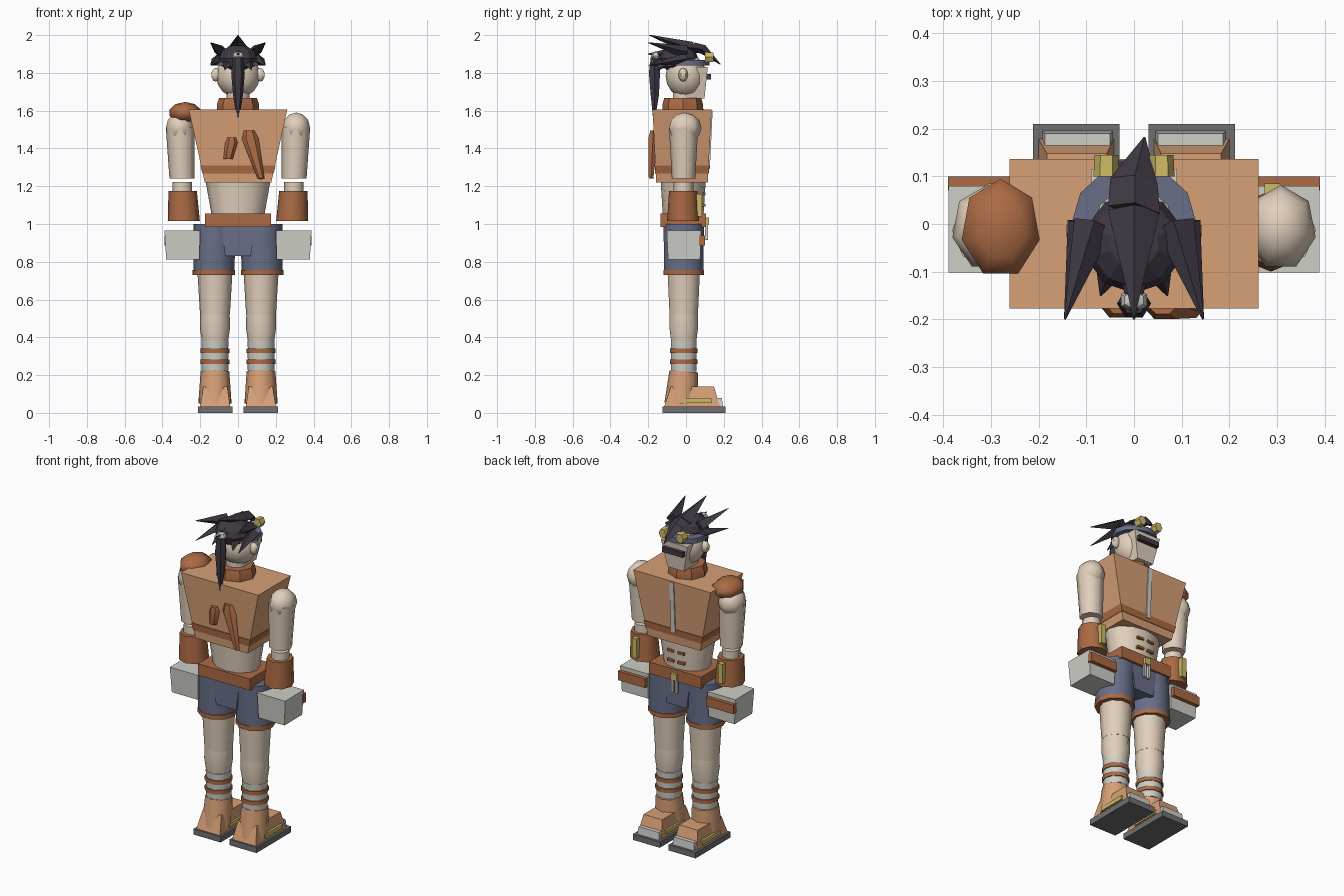
import bpy, bmesh, math
from mathutils import Vector

cube = bpy.data.objects.get("Cube")
if cube:
    bpy.data.objects.remove(cube, do_unlink=True)


def material(name, *rgb):
    m = bpy.data.materials.new(name)
    m.use_nodes = True
    col = [(c / 255) ** 2.2 for c in rgb] + [1]
    m.diffuse_color = col
    m.node_tree.nodes["Principled BSDF"].inputs["Base Color"].default_value = col
    return m


SKIN = material("skin", 224, 206, 186)
TAN = material("tan leather", 214, 158, 117)
BROWN = material("brown leather", 170, 106, 70)
HAIR = material("dark hair", 66, 60, 70)
SLATE = material("slate cloth", 105, 110, 135)
PALE = material("pale grey", 205, 205, 199)
BRASS = material("brass", 204, 184, 101)
SOLE = material("sole grey", 112, 110, 110)


def finish(name, bm, mat, smooth=0):
    bmesh.ops.recalc_face_normals(bm, faces=bm.faces)
    me = bpy.data.meshes.new(name)
    bm.to_mesh(me)
    bm.free()
    me.materials.append(mat)
    if smooth:
        for p in me.polygons:
            p.use_smooth = True
        me.set_sharp_from_angle(angle=math.radians(smooth))
    ob = bpy.data.objects.new(name, me)
    bpy.context.scene.collection.objects.link(ob)
    return ob


def bridge(bm, rings):
    for a, b in zip(rings, rings[1:]):
        n = len(a)
        for i in range(n):
            j = (i + 1) % n
            bm.faces.new((a[i], a[j], b[j], b[i]))
    bm.faces.new(rings[0])
    bm.faces.new(rings[-1])


def loft(name, mat, stations, sides=10, smooth=50):
    """Tube through stations of (x, y, z, half width, half depth)."""
    bm = bmesh.new()
    axis = (Vector(stations[-1][:3]) - Vector(stations[0][:3])).normalized()
    u = Vector((1, 0, 0)) if abs(axis.z) > 0.9 else axis.cross(Vector((0, 0, 1))).normalized()
    v = axis.cross(u).normalized()
    rings = []
    for x, y, z, ru, rv in stations:
        ring = []
        for i in range(sides):
            a = math.tau * i / sides
            ring.append(bm.verts.new(Vector((x, y, z)) + u * ru * math.cos(a) + v * rv * math.sin(a)))
        rings.append(ring)
    bridge(bm, rings)
    return finish(name, bm, mat, smooth)


def box(name, mat, x, y, z, top_x=None, top_y=None, s=1):
    """Box from ranges, optionally with a different top rectangle; s=-1 mirrors in x."""
    bm = bmesh.new()
    rings = []
    for (xa, xb), (ya, yb), h in ((x, y, z[0]), (top_x or x, top_y or y, z[1])):
        rings.append([bm.verts.new((s * px, py, h)) for px, py in
                      ((xa, ya), (xb, ya), (xb, yb), (xa, yb))])
    bridge(bm, rings)
    return finish(name, bm, mat)


def ball(name, mat, centre, radii, segs=10, rows=6, smooth=60):
    bm = bmesh.new()
    bmesh.ops.create_uvsphere(bm, u_segments=segs, v_segments=rows, radius=1)
    for vert in bm.verts:
        vert.co = Vector(c + r * k for c, r, k in zip(centre, radii, vert.co))
    return finish(name, bm, mat, smooth)


def spike(name, base, tip, w, d):
    return loft(name, HAIR, [(*base, w, d), (*tip, 0.002, 0.002)], 4, 0)


for s, side in ((1, "left_"), (-1, "right_")):
    # Shoes
    box(side + "sole", SOLE, (.03, .212), (-.125, .21), (0, .035), s=s)
    box(side + "shoe", TAN, (.042, .2), (-.115, .178), (.035, .14), (.057, .183), (-.08, .148), s)
    box(side + "toe_cap", PALE, (.045, .192), (.13, .195), (.035, .08), (.05, .187), (.13, .19), s)
    for k, x in (("outer", (.19, .207)), ("inner", (.036, .05))):
        box(side + k + "_shoe_trim", BRASS, x, (-.035, .135), (.052, .076), s=s)
    lx, ly = s * .122, -.012
    loft(side + "ankle_cuff", TAN, [(lx, ly - .012, .05, .088, .09), (lx, ly, .22, .076, .076)], 8, 60)

    # Lower leg wraps and leg
    for i in range(3):
        z = .22 + i * .06
        loft(f"{side}leg_wrap_{i}", PALE, [(lx, ly, z, .07, .07), (lx, ly, z + .04, .072, .072)])
        if i < 2:
            loft(f"{side}wrap_ring_{i}", BROWN,
                 [(lx, ly, z + .038, .077, .077), (lx, ly, z + .062, .077, .077)])
    loft(side + "calf", SKIN, [(lx, ly, .38, .07, .07), (lx, ly, .45, .08, .08), (lx, ly, .52, .078, .078)])
    loft(side + "thigh", SKIN, [(lx, ly, .52, .079, .079), (lx, ly, .75, .093, .09)])

    # Shorts
    sx = s * .128
    loft(side + "shorts_hem", BROWN, [(sx, ly, .73, .112, .113), (sx, ly, .756, .112, .113)])
    loft(side + "shorts_leg", SLATE, [(sx, ly, .756, .108, .11), (sx - s * .006, ly, 1.0, .113, .112)])

    # Hip pouch
    box(side + "hip_pouch", PALE, (.205, .38), (-.095, .075), (.812, .965), (.2, .389), (-.102, .08), s)
    box(side + "pouch_strap", BROWN, (.205, .39), (.07, .1), (.885, .94), s=s)

    # Arm
    loft(side + "upper_arm", SKIN, [(s * .297, -.013, 1.24, .066, .062), (s * .306, -.013, 1.51, .076, .077)], 8, 60)
    ball(side + "shoulder", SKIN, (s * .308, -.008, 1.51), (.075, .09, .08), 7, 6)
    loft(side + "wrist", SKIN, [(s * .295, -.013, 1.16, .052, .052), (s * .295, -.013, 1.222, .052, .052)], 8, 60)
    loft(side + "gauntlet", BROWN, [(s * .287, -.015, 1.015, .085, .085), (s * .293, -.015, 1.175, .075, .075)], 8, 60)
    box(side + "gauntlet_plate", BRASS, (.274, .306), (.055, .085), (1.04, 1.16), s=s)

    # Ear, goggle lens and side hair spikes
    ball(side + "ear", SKIN, (s * .118, -.015, 1.79), (.027, .025, .036), 6, 6)
    loft(side + "goggle", BRASS, [(s * .058, .1, 1.883, .027, .031), (s * .058, .145, 1.883, .025, .029)], 6, 0)
    spike(side + "upper_spike", (s * .085, 0, 1.91), (s * .145, -.2, 1.96), .042, .035)
    spike(side + "lower_spike", (s * .1, 0, 1.875), (s * .145, -.2, 1.84), .04, .03)
    spike(side + "nape_spike", (s * .045, -.08, 1.87), (s * .07, -.15, 1.815), .04, .03)

# Hips, belt and buckle
box("shorts_crotch", SLATE, (-.068, .068), (-.115, .09), (.83, 1.0), (-.09, .09))
box("belt", BROWN, (-.176, .176), (-.135, .105), (.985, 1.055))
box("buckle", BRASS, (-.02, .02), (.1, .122), (.995, 1.035))
for x in (-.013, .013):
    box("buckle_hanger", PALE, (x - .007, x + .007), (.1, .116), (.915, .997))

# Abdomen with short marks
loft("abdomen", SKIN, [(0, -.015, 1.05, .14, .108), (0, -.015, 1.24, .174, .12)], 12)
for z in (1.1, 1.16):
    for x in (-.035, .035):
        box("abdomen_mark", BROWN, (x - .022, x + .022), (.08, .104), (z - .007, z + .007))

# Vest, waist band and zip
box("vest", TAN, (-.176, .176), (-.158, .115), (1.22, 1.605), (-.261, .261), (-.177, .136))
box("vest_band", BROWN, (-.189, .189), (-.163, .121), (1.268, 1.31), (-.199, .199), (-.166, .124))
box("zip", PALE, (-.014, .014), (.1, .126), (1.29, 1.6), None, (.1, .141))

# Tubes on the back
loft("short_back_tube", BROWN, [(-.052, -.165, 1.345, .025, .018), (-.035, -.175, 1.43, .033, .025),
                                (-.033, -.175, 1.458, .022, .015)], 6, 40)
loft("long_back_tube", BROWN, [(.122, -.185, 1.24, .018, .014), (.065, -.175, 1.45, .045, .028),
                               (.06, -.175, 1.495, .028, .016)], 6, 40)

# Shoulder pad and collar
ball("shoulder_pad", BROWN, (-.28, -.01, 1.59), (.088, .11, .056), 7, 5)
loft("collar", BROWN, [(0, -.017, 1.6, .112, .108), (0, -.017, 1.63, .112, .108),
                       (0, -.017, 1.668, .1, .098)], 8, 30)
loft("neck", SKIN, [(0, -.012, 1.6, .06, .06), (0, -.012, 1.72, .06, .06)])

# Head, jaw, eye bar and headband
ball("head", SKIN, (0, 0, 1.785), (.116, .108, .118), 12, 8)
box("jaw", SKIN, (-.055, .055), (0, .098), (1.665, 1.83), (-.09, .09), (0, .115))
box("eye_bar", HAIR, (-.07, .07), (.1, .133), (1.765, 1.795))
loft("headband", SLATE, [(0, .005, 1.838, .13, .12), (0, .005, 1.868, .13, .12)], 12)

# Hair
ball("hair_cap", HAIR, (0, -.04, 1.875), (.105, .105, .075), 10, 6, 0)
spike("crown_spike", (0, .03, 1.93), (0, -.195, 2.0), .055, .035)
spike("back_spike", (0, -.05, 1.9), (0, -.2, 1.9), .05, .04)
loft("front_bang", HAIR, [(0, .03, 1.935, .055, .03), (0, .09, 1.925, .05, .025),
                          (.022, .182, 1.845, .002, .002)], 4, 0)
ball("hair_tie", PALE, (0, -.16, 1.89), (.032, .025, .025), 6, 4, 0)
loft("ponytail", HAIR, [(0, -.165, 1.88, .028, .025), (0, -.167, 1.8, .036, .034),
                        (0, -.165, 1.68, .026, .025), (0, -.17, 1.53, .002, .002)], 6, 40)
